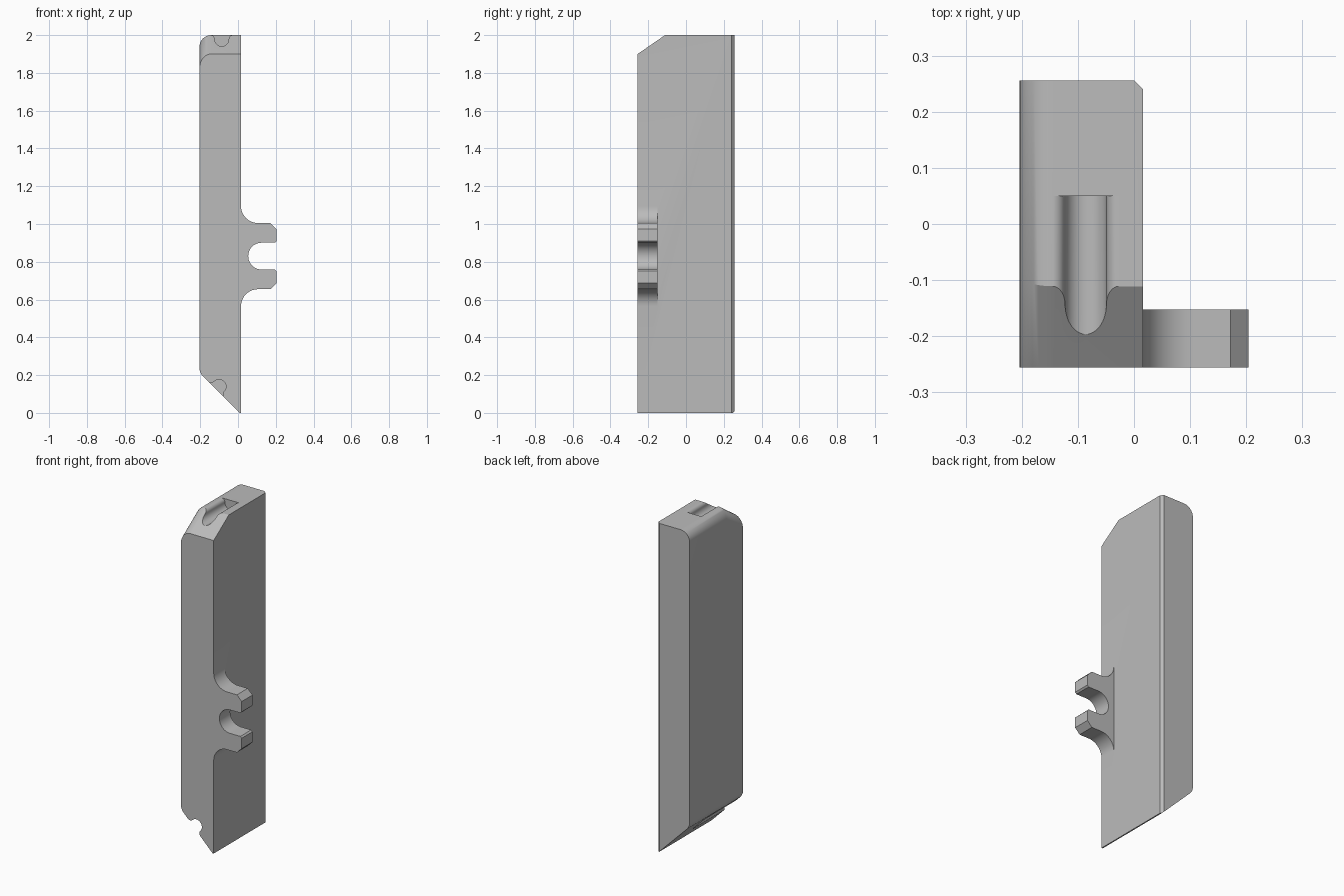
import bpy, bmesh, math
from mathutils import Matrix, Vector

if "Cube" in bpy.data.objects:
    bpy.data.objects.remove(bpy.data.objects["Cube"])

LEFT, RIGHT, FRONT, BACK, TOP = -0.204, 0.016, -0.256, 0.256, 2.0

grey = bpy.data.materials.new("light grey")
grey.use_nodes = True
grey.diffuse_color = (0.5, 0.5, 0.5, 1)
grey.node_tree.nodes["Principled BSDF"].inputs["Base Color"].default_value = (0.5, 0.5, 0.5, 1)


def arc(cx, cz, r, a0, a1, n=10):
    angles = [math.radians(a0 + (a1 - a0) * i / n) for i in range(n + 1)]
    return [(cx + r * math.cos(a), cz + r * math.sin(a)) for a in angles]


def prism(points, y0, y1):
    """Extrude an x-z outline along y."""
    bm = bmesh.new()
    face = bm.faces.new([bm.verts.new((x, y0, z)) for x, z in points])
    ext = bmesh.ops.extrude_face_region(bm, geom=[face])["geom"]
    verts = [g for g in ext if isinstance(g, bmesh.types.BMVert)]
    bmesh.ops.translate(bm, verts=verts, vec=(0, y1 - y0, 0))
    bmesh.ops.recalc_face_normals(bm, faces=bm.faces)
    return bm


def to_object(name, bm):
    bmesh.ops.recalc_face_normals(bm, faces=bm.faces)
    mesh = bpy.data.meshes.new(name)
    bm.to_mesh(mesh)
    bm.free()
    mesh.materials.append(grey)
    obj = bpy.data.objects.new(name, mesh)
    bpy.context.collection.objects.link(obj)
    return obj


def slice_off(bm, point, normal):
    geom = bm.verts[:] + bm.edges[:] + bm.faces[:]
    cut = bmesh.ops.bisect_plane(bm, geom=geom, plane_co=point, plane_no=normal, clear_outer=True)
    edges = [g for g in cut["geom_cut"] if isinstance(g, bmesh.types.BMEdge)]
    bmesh.ops.contextual_create(bm, geom=edges)


def round_left_edges(bm, offset, rule):
    edges = [e for e in bm.edges
             if all(v.co.x < LEFT + 0.001 for v in e.verts)
             and abs(e.verts[0].co.y - e.verts[1].co.y) > 0.05
             and rule(e.verts[0].co.z)]
    bmesh.ops.bevel(bm, geom=edges, offset=offset, segments=10, profile=0.5, affect='EDGES')


# Long bar with a slanted foot
bm = prism([(LEFT, 0.212), (0.008, 0), (RIGHT, 0), (RIGHT, TOP), (LEFT, TOP)], FRONT, BACK)
slice_off(bm, (0, FRONT, 1.9), Vector((0, -0.1, 0.145)))       # sloped front top
slice_off(bm, (RIGHT, BACK - 0.016, 0), Vector((1, 1, 0)))     # rear corner chamfer
round_left_edges(bm, 0.062, lambda z: z > 1)
round_left_edges(bm, 0.025, lambda z: z < 1)
body = to_object("bar_body", bm)

# Forked lug: upper half mirrored about its middle height
MID = 0.83
upper = [(-0.03, 0.265)] + arc(0.106, 0.265, 0.09, 180, 270)
upper += [(0.172, 0.175), (0.204, 0.143), (0.204, 0.08), (0.195, 0.071)]
upper += arc(0.125, 0, 0.071, 90, 180)
lower = [(x, -z) for x, z in reversed(upper[:-1])]
lug = to_object("forked_lug", prism([(x, MID + z) for x, z in upper + lower], FRONT, -0.152))

# Rounded groove cutter, flared at the lips
W, LIP = 0.059, 0.022
groove = arc(-W, -LIP, LIP, 90, 0, 8) + arc(0, -LIP, W - LIP, 180, 360, 16)[1:]
groove += arc(W, -LIP, LIP, 180, 90, 8)[1:] + [(W, 0.08), (-W, 0.08)]


def groove_cutter(name, x, z, turn):
    bm = prism(groove, FRONT - 0.1, 0.05)
    bm.transform(Matrix.Translation((x, 0, z)) @ Matrix.Rotation(turn, 4, 'Y'))
    return to_object(name, bm)


top_cut = groove_cutter("top_groove_cutter", -0.086, TOP, 0)
foot_cut = groove_cutter("foot_groove_cutter", -0.116, 0.124, math.radians(225))

# Join the lug and cut the grooves
bpy.context.view_layer.objects.active = body
body.select_set(True)
for tool, mode in ((lug, 'UNION'), (top_cut, 'DIFFERENCE'), (foot_cut, 'DIFFERENCE')):
    mod = body.modifiers.new(tool.name, 'BOOLEAN')
    mod.operation, mod.object, mod.solver = mode, tool, 'EXACT'
    bpy.ops.object.modifier_apply(modifier=mod.name)
    bpy.data.objects.remove(tool)

bpy.ops.object.shade_smooth_by_angle(angle=math.radians(28))
